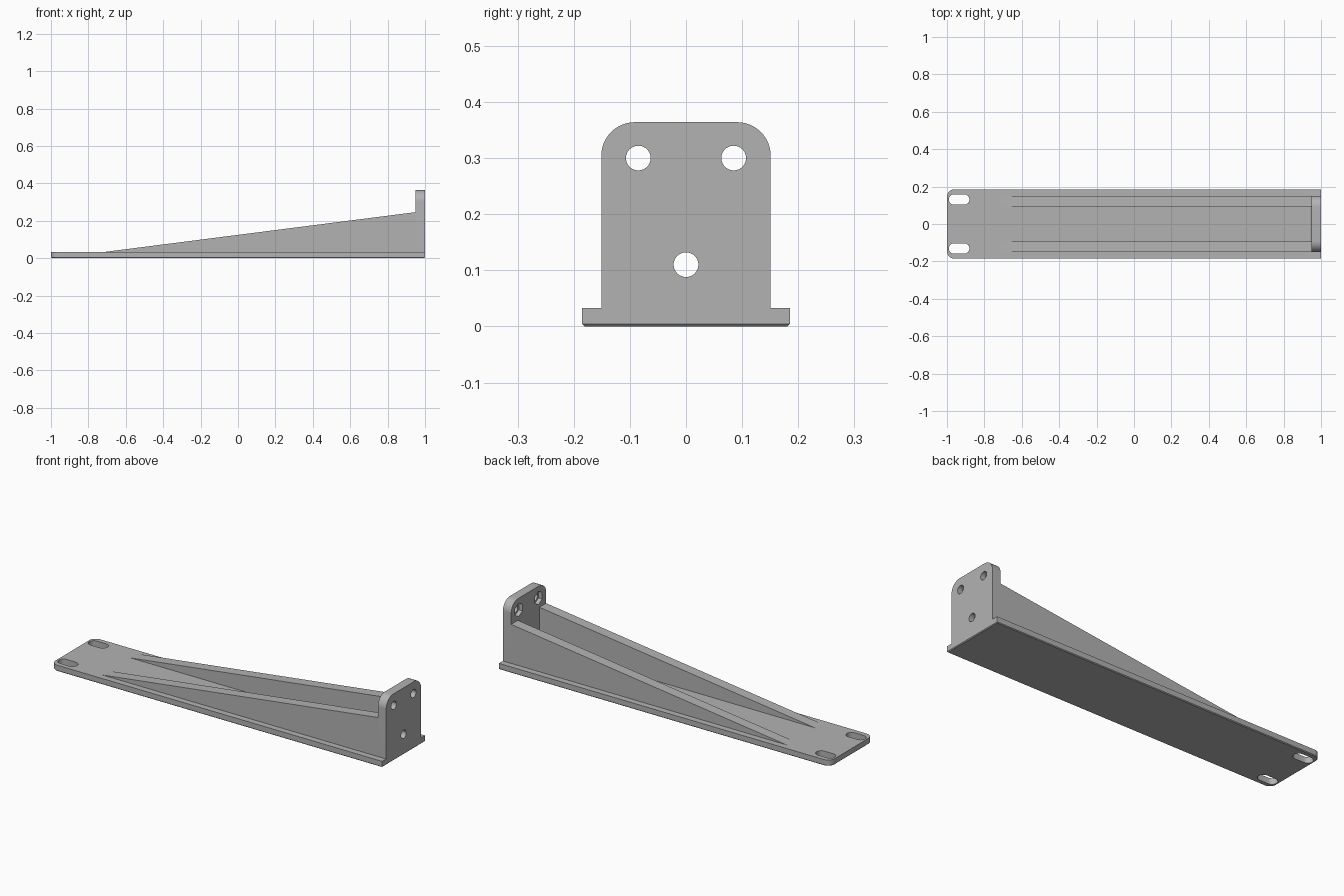
import bpy
import bmesh
from math import cos, sin, pi, radians
from mathutils import Vector

if "Cube" in bpy.data.objects:
    bpy.data.objects.remove(bpy.data.objects["Cube"], do_unlink=True)

grey = bpy.data.materials.new("bracket grey")
grey.use_nodes = True
colour = (0.45, 0.45, 0.45, 1)
grey.diffuse_color = colour
grey.node_tree.nodes["Principled BSDF"].inputs["Base Color"].default_value = colour

# Main dimensions
PLATE = 0.033      # base thickness
HALF = 0.185       # base half width
WALL = 0.151       # end plate and rib outer half width
INNER = 0.093      # rib inner half width
FACE = 0.95        # inner face of end plate
TOP = 0.364


def arc(cx, cy, r, start, end, n=12):
    steps = [radians(start + (end - start) * i / n) for i in range(n + 1)]
    return [(cx + r * cos(a), cy + r * sin(a)) for a in steps]


def prism(name, outline, axis, low, high, chamfer=0):
    """Extrude a closed 2D outline along one axis, optionally chamfering the low rim."""
    place = {"x": lambda a, b, c: (c, a, b),
             "y": lambda a, b, c: (a, c, b),
             "z": lambda a, b, c: (a, b, c)}[axis]
    bm = bmesh.new()
    face = bm.faces.new([bm.verts.new(place(a, b, low)) for a, b in outline])
    rim = list(face.edges)
    made = bmesh.ops.extrude_face_region(bm, geom=[face], use_keep_orig=True)["geom"]
    shift = Vector(place(0, 0, high - low))
    bmesh.ops.translate(bm, vec=shift, verts=[v for v in made if isinstance(v, bmesh.types.BMVert)])
    bmesh.ops.recalc_face_normals(bm, faces=bm.faces)
    if chamfer:
        bmesh.ops.bevel(bm, geom=rim, offset=chamfer, segments=1, affect="EDGES")
    mesh = bpy.data.meshes.new(name)
    bm.to_mesh(mesh)
    bm.free()
    mesh.materials.append(grey)
    obj = bpy.data.objects.new(name, mesh)
    bpy.context.collection.objects.link(obj)
    return obj


def activate(obj):
    bpy.ops.object.select_all(action="DESELECT")
    obj.select_set(True)
    bpy.context.view_layer.objects.active = obj


def cut(obj, cutters):
    activate(obj)
    for cutter in cutters:
        mod = obj.modifiers.new("cut", "BOOLEAN")
        mod.operation = "DIFFERENCE"
        mod.solver = "EXACT"
        mod.object = cutter
        bpy.ops.object.modifier_apply(modifier=mod.name)
        bpy.data.objects.remove(cutter, do_unlink=True)


# Base plate with rounded far corners, chamfered underside and two slots
r = 0.04
outline = ([(1, -HALF), (1, HALF)]
           + arc(-1 + r, HALF - r, r, 90, 180)
           + arc(-1 + r, -HALF + r, r, 180, 270))
base = prism("base_plate", outline, "z", 0, PLATE, chamfer=0.004)
slots = []
for y in (-0.131, 0.131):
    slot = arc(-0.908, y, 0.028, -90, 90) + arc(-0.962, y, 0.028, 90, 270)
    slots.append(prism("slot_cutter", slot, "z", -0.1, 0.1))
cut(base, slots)

# Upright end plate with bolt holes and hexagonal nut pockets
r = 0.06
outline = ([(-WALL, PLATE), (WALL, PLATE)]
           + arc(WALL - r, TOP - r, r, 0, 90)
           + arc(-WALL + r, TOP - r, r, 90, 180))
end_plate = prism("end_plate", outline, "x", FACE, 1)
holes = []
for y, z in ((-0.085, 0.3), (0.085, 0.3), (0, 0.11)):
    holes.append(prism("hole_cutter", arc(y, z, 0.022, 0, 352.5, 47), "x", 0.8, 1.1))
    holes.append(prism("nut_cutter", arc(y, z, 0.036, 30, 330, 5), "x", 0.9, FACE + 0.022))
cut(end_plate, holes)

# Two tapered ribs
rib = [(-0.715, PLATE), (FACE, PLATE), (FACE, 0.246)]
right_rib = prism("right_rib", rib, "y", -WALL, -INNER)
left_rib = prism("left_rib", rib, "y", INNER, WALL)

# Small fillet where the end plate meets the base
r = 0.02
outline = [(FACE, PLATE)] + arc(FACE - r, PLATE + r, r, 0, -90, 8)
fillet = prism("end_fillet", outline, "y", -INNER, INNER)

for part in (base, end_plate, right_rib, left_rib, fillet):
    activate(part)
    bpy.ops.object.shade_smooth_by_angle(angle=radians(30))
